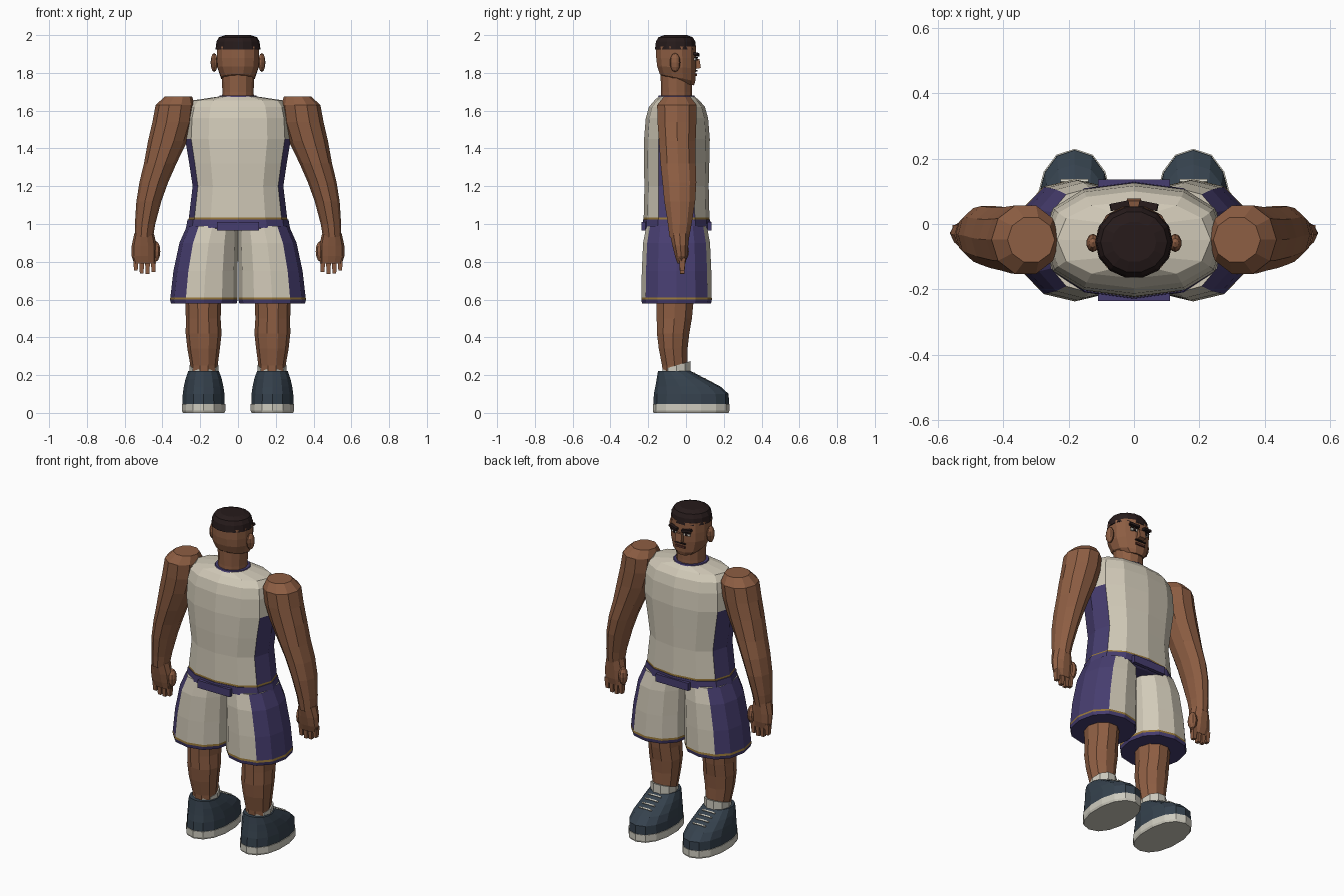
import bpy, bmesh, math
from mathutils import Vector, Matrix


def material(name, rgb):
    m = bpy.data.materials.new(name)
    m.diffuse_color = (*rgb, 1)
    return m


SKIN = material("skin", (0.27, 0.112, 0.056))
CREAM = material("cream cloth", (0.64, 0.59, 0.48))
PURPLE = material("purple trim", (0.062, 0.047, 0.16))
GOLD = material("gold trim", (0.30, 0.18, 0.04))
HAIR = material("dark hair", (0.02, 0.011, 0.011))
NAVY = material("navy shoe", (0.036, 0.054, 0.075))
WHITE = material("sock white", (0.62, 0.60, 0.52))
LIP = material("lip brown", (0.11, 0.035, 0.025))


def finish(name, bm, mats, rule=None):
    bmesh.ops.recalc_face_normals(bm, faces=bm.faces)
    if rule:
        for f in bm.faces:
            f.material_index = rule(f.calc_center_median(), f.normal)
    me = bpy.data.meshes.new(name)
    bm.to_mesh(me)
    bm.free()
    for m in mats:
        me.materials.append(m)
    ob = bpy.data.objects.new(name, me)
    bpy.context.collection.objects.link(ob)
    return ob


def loft(name, rings, mats, n=12, rule=None, power=1.0, side=1, turn=0.0):
    """Skin stacked rings (cx, cy, z, rx, ry[, tilt]); side=-1 mirrors in x."""
    bm = bmesh.new()
    loops = []
    for cx, cy, z, rx, ry, *t in rings:
        tilt = t[0] if t else 0
        loop = []
        for i in range(n):
            a = math.tau * (i + turn) / n
            c, s = math.cos(a), math.sin(a)
            x = math.copysign(abs(c) ** power, c) * rx
            y = math.copysign(abs(s) ** power, s) * ry
            loop.append(bm.verts.new((side * (cx + x), cy + y, z + tilt * y)))
        loops.append(loop)
    for a, b in zip(loops, loops[1:]):
        for i in range(n):
            j = (i + 1) % n
            bm.faces.new((a[i], a[j], b[j], b[i]))
    bm.faces.new(loops[0])
    bm.faces.new(loops[-1])
    return finish(name, bm, mats, rule)


def box(name, loc, size, mat, rot=(0, 0, 0), taper=1.0):
    bm = bmesh.new()
    bmesh.ops.create_cube(bm, size=1)
    for v in bm.verts:
        if v.co.z < 0:
            v.co.xy *= taper
        v.co *= Vector(size)
    ob = finish(name, bm, [mat])
    ob.location, ob.rotation_euler = loc, rot
    return ob


def ball(name, loc, radii, mat):
    bm = bmesh.new()
    bmesh.ops.create_uvsphere(bm, u_segments=10, v_segments=6, radius=1,
                              matrix=Matrix.Diagonal((*radii, 1)))
    ob = finish(name, bm, [mat])
    ob.location = loc
    return ob


# Head, neck and hair cap
loft("neck", [(0, -0.05, 1.62, 0.085, 0.085), (0, -0.05, 1.70, 0.083, 0.082),
              (0, -0.05, 1.80, 0.085, 0.085)], [SKIN])
loft("head", [(0, -0.03, 1.75, 0.065, 0.075, -0.22),
              (0, -0.045, 1.775, 0.092, 0.097, -0.2),
              (0, -0.05, 1.83, 0.112, 0.106, -0.05),
              (0, -0.052, 1.88, 0.115, 0.109),
              (0, -0.053, 1.94, 0.115, 0.108)], [SKIN], power=0.9, turn=0.5)
loft("hair", [(0, -0.055, 1.925, 0.119, 0.112), (0, -0.055, 1.965, 0.114, 0.107),
              (0, -0.055, 1.988, 0.102, 0.094), (0, -0.055, 2.0, 0.068, 0.062)],
     [HAIR], n=14)

# Face
box("nose", (0, 0.06, 1.848), (0.042, 0.03, 0.05), SKIN, (0.15, 0, 0))
box("mouth", (0, 0.05, 1.79), (0.062, 0.018, 0.012), LIP)
box("moustache", (0, 0.055, 1.812), (0.07, 0.012, 0.007), HAIR)
for s in (1, -1):
    ball("ear", (s * 0.126, -0.058, 1.855), (0.02, 0.028, 0.05), SKIN)
    box("eyebrow", (s * 0.044, 0.056, 1.898), (0.058, 0.022, 0.014), HAIR, (0, -s * 0.15, -s * 0.2))
    box("eye_white", (s * 0.043, 0.051, 1.872), (0.04, 0.009, 0.015), WHITE, (0, 0, -s * 0.2))
    box("pupil", (s * 0.041, 0.055, 1.872), (0.015, 0.008, 0.015), HAIR, (0, 0, -s * 0.2))
    box("eyelid", (s * 0.043, 0.054, 1.881), (0.046, 0.009, 0.005), HAIR, (0, 0, -s * 0.2))


# Sleeveless shirt with side panels and a gold hem line
def shirt_rule(c, n):
    if n.z < -0.7:
        return 1
    if c.z < 1.035:
        return 2
    return 1 if abs(c.x) > 0.21 and c.z < 1.46 and abs(n.x) > 0.6 else 0


loft("shirt", [(0, -0.05, 1.02, 0.262, 0.175), (0, -0.05, 1.035, 0.26, 0.174),
               (0, -0.05, 1.20, 0.24, 0.17), (0, -0.05, 1.32, 0.258, 0.173),
               (0, -0.048, 1.45, 0.28, 0.174), (0, -0.048, 1.56, 0.275, 0.165),
               (0, -0.048, 1.62, 0.262, 0.148), (0, -0.048, 1.655, 0.235, 0.118),
               (0, -0.05, 1.675, 0.10, 0.095)],
     [CREAM, PURPLE, GOLD], rule=shirt_rule, power=0.85)
loft("collar", [(0, -0.05, 1.665, 0.107, 0.102), (0, -0.05, 1.68, 0.098, 0.094)],
     [PURPLE], n=16)

# Waistband
loft("waistband", [(0, -0.05, 0.965, 0.23, 0.15), (0, -0.05, 0.98, 0.275, 0.18),
                   (0, -0.05, 1.024, 0.267, 0.178)], [PURPLE], power=0.85)
for y in (-0.225, 0.125):
    box("waist_tab", (0, y, 0.988), (0.22, 0.022, 0.046), PURPLE)


# Shorts legs with outer panels and hems
def shorts_rule(c, n):
    if c.z < 0.602:
        return 1
    if c.z < 0.613:
        return 2
    return 1 if abs(c.x) > 0.2 and abs(n.x) > 0.7 and n.x * c.x > 0 else 0


TOES = [(0.19, 0.016, 0.01, 0.116, 0.213)]
for s in (1, -1):
    loft("shorts_leg", [(0.181, -0.05, 0.58, 0.174, 0.183), (0.181, -0.05, 0.60, 0.179, 0.187),
                        (0.18, -0.05, 0.612, 0.178, 0.186), (0.172, -0.05, 0.75, 0.17, 0.184),
                        (0.155, -0.05, 0.90, 0.155, 0.177), (0.135, -0.05, 0.99, 0.135, 0.16)],
         [CREAM, PURPLE, GOLD], rule=shorts_rule, power=0.9, side=s)

    # Lower legs
    loft("leg", [(0.18, -0.055, 0.16, 0.07, 0.068), (0.18, -0.06, 0.25, 0.072, 0.07),
                 (0.182, -0.068, 0.34, 0.086, 0.08), (0.182, -0.068, 0.42, 0.095, 0.09),
                 (0.184, -0.062, 0.50, 0.092, 0.098), (0.184, -0.058, 0.60, 0.096, 0.104)],
         [SKIN], n=10, side=s)
    loft("sock", [(0.18, -0.05, 0.18, 0.075, 0.078), (0.18, -0.05, 0.252, 0.077, 0.078, 0.3)],
         [WHITE], n=10, side=s)

    # Shoes
    loft("shoe_sole", [(0.182, 0.027, 0.0, 0.112, 0.198), (0.182, 0.027, 0.012, 0.118, 0.203),
                       (0.182, 0.027, 0.048, 0.118, 0.203)],
         [WHITE], n=14, side=s, power=0.9, turn=0.5)
    loft("shoe_upper", [(0.182, 0.027, 0.045, 0.114, 0.20), (0.182, 0.028, 0.10, 0.113, 0.198),
                        (0.182, 0.01, 0.14, 0.107, 0.172), (0.182, -0.025, 0.18, 0.098, 0.13),
                        (0.182, -0.062, 0.222, 0.083, 0.086)],
         [NAVY], n=14, side=s, power=0.9, turn=0.5)
    for i in range(4):
        box("shoelace", (s * 0.182, 0.042 + 0.03 * i, 0.212 - 0.0155 * i),
            (0.085, 0.008, 0.007), WHITE, (-0.5, 0, 0))

    # Arms
    loft("arm", [(0.498, -0.035, 0.93, 0.048, 0.055), (0.492, -0.033, 1.0, 0.054, 0.066),
                 (0.472, -0.033, 1.12, 0.066, 0.086), (0.446, -0.035, 1.22, 0.076, 0.094),
                 (0.412, -0.042, 1.32, 0.086, 0.098), (0.372, -0.046, 1.44, 0.104, 0.102),
                 (0.345, -0.048, 1.54, 0.108, 0.108), (0.332, -0.048, 1.63, 0.104, 0.11),
                 (0.315, -0.048, 1.675, 0.072, 0.072)], [SKIN], n=10, side=s)

    # Hands
    loft("palm", [(0.492, -0.024, 0.79, 0.058, 0.022), (0.497, -0.026, 0.83, 0.066, 0.034),
                  (0.497, -0.03, 0.885, 0.066, 0.044), (0.497, -0.034, 0.95, 0.052, 0.055)],
         [SKIN], n=10, side=s)
    for i, tip in enumerate((0.745, 0.735, 0.738, 0.755)):
        box("finger", (s * (0.448 + 0.031 * i), -0.02, (tip + 0.82) / 2),
            (0.028, 0.034, 0.82 - tip), SKIN, taper=0.7)
    ball("thumb", (s * 0.436, -0.015, 0.855), (0.026, 0.03, 0.055), SKIN)
